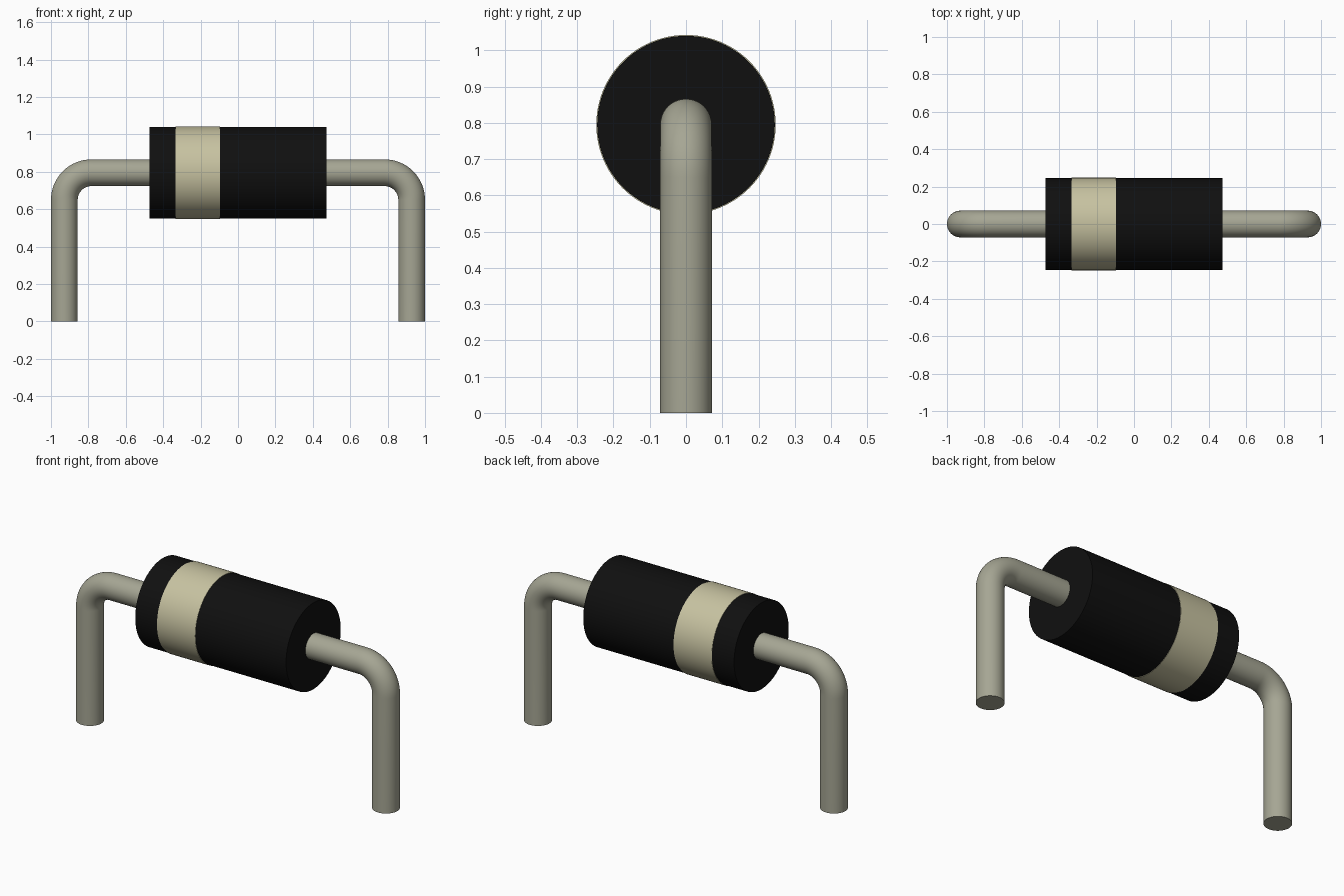
import bpy, bmesh, math
from mathutils import Vector, Matrix

if "Cube" in bpy.data.objects:
    bpy.data.objects.remove(bpy.data.objects["Cube"])

AXIS_Z = 0.795      # height of the body axis
WIRE_R = 0.0715
BEND_R = 0.145
LEG_X = 1.0 - WIRE_R


def material(name, rgb):
    m = bpy.data.materials.new(name)
    m.diffuse_color = (*rgb, 1)
    m.use_nodes = True
    m.node_tree.nodes["Principled BSDF"].inputs["Base Color"].default_value = m.diffuse_color
    return m


black = material("black plastic", (0.005, 0.005, 0.005))
cream = material("cream band", (0.57, 0.54, 0.355))
metal = material("dull metal", (0.38, 0.38, 0.295))


def finish(name, bm, mat):
    bmesh.ops.recalc_face_normals(bm, faces=bm.faces)
    me = bpy.data.meshes.new(name)
    bm.to_mesh(me)
    bm.free()
    ob = bpy.data.objects.new(name, me)
    bpy.context.collection.objects.link(ob)
    me.materials.append(mat)
    bpy.context.view_layer.objects.active = ob
    ob.select_set(True)
    bpy.ops.object.shade_smooth_by_angle(angle=math.radians(35))
    ob.select_set(False)
    return ob


def x_cylinder(name, x0, x1, r, mat):
    bm = bmesh.new()
    place = Matrix.Translation(((x0 + x1) / 2, 0, AXIS_Z)) @ Matrix.Rotation(math.pi / 2, 4, 'Y')
    bmesh.ops.create_cone(bm, cap_ends=True, segments=96, radius1=r, radius2=r,
                          depth=x1 - x0, matrix=place)
    return finish(name, bm, mat)


def bent_wire(name, side):
    # path: out of the body, round the bend, down to the ground
    path = [(0.44, AXIS_Z, 0.0)]
    for i in range(17):
        a = math.pi / 2 * i / 16
        path.append((LEG_X - BEND_R + BEND_R * math.sin(a),
                     AXIS_Z - BEND_R + BEND_R * math.cos(a), a))
    path.append((LEG_X, 0.0, math.pi / 2))
    bm = bmesh.new()
    n, rings = 40, []
    for x, z, a in path:
        out = Vector((math.sin(a), 0, math.cos(a)))
        ring = []
        for k in range(n):
            t = 2 * math.pi * k / n
            p = Vector((x, 0, z)) + WIRE_R * (math.cos(t) * out + math.sin(t) * Vector((0, 1, 0)))
            ring.append(bm.verts.new((side * p.x, p.y, p.z)))
        rings.append(ring)
    for r0, r1 in zip(rings, rings[1:]):
        for k in range(n):
            j = (k + 1) % n
            bm.faces.new((r0[k], r0[j], r1[j], r1[k]))
    bm.faces.new(rings[0])
    bm.faces.new(rings[-1])
    return finish(name, bm, metal)


# body, polarity band and the two leads
x_cylinder("body", -0.473, 0.473, 0.245, black)
x_cylinder("polarity_band", -0.335, -0.095, 0.2475, cream)
bent_wire("left_lead", -1)
bent_wire("right_lead", 1)
